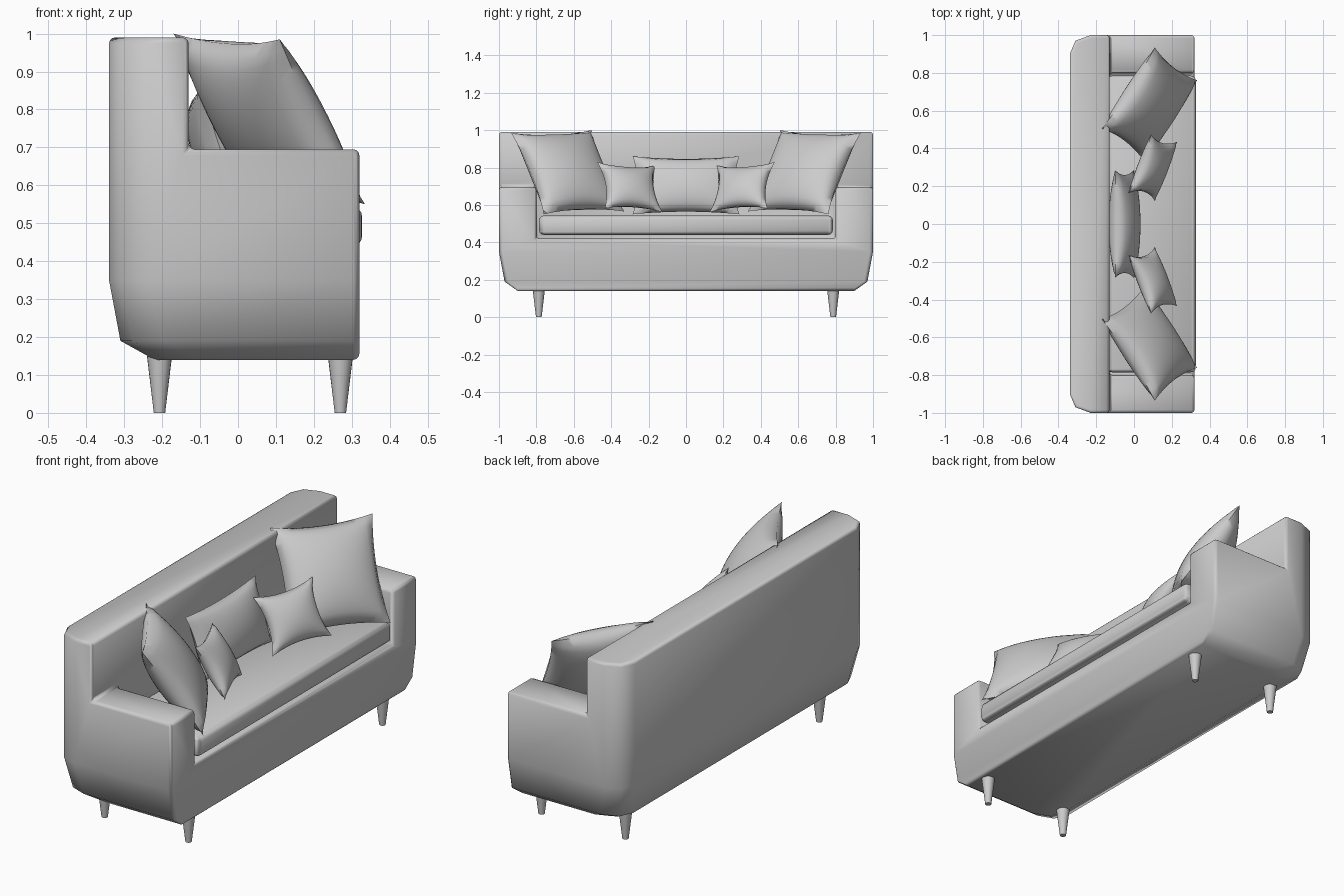
import bpy, bmesh
from mathutils import Vector

if "Cube" in bpy.data.objects:
    bpy.data.objects.remove(bpy.data.objects["Cube"])


def make_object(name, bm):
    bmesh.ops.recalc_face_normals(bm, faces=bm.faces)
    mesh = bpy.data.meshes.new(name)
    bm.to_mesh(mesh)
    bm.free()
    obj = bpy.data.objects.new(name, mesh)
    bpy.context.collection.objects.link(obj)
    return obj


def loft(name, rings):
    """Closed solid through matching rings of points."""
    bm = bmesh.new()
    loops = [[bm.verts.new(p) for p in ring] for ring in rings]
    n = len(loops[0])
    for a, b in zip(loops, loops[1:]):
        for i in range(n):
            j = (i + 1) % n
            bm.faces.new((a[i], a[j], b[j], b[i]))
    bm.faces.new(loops[0])
    bm.faces.new(loops[-1])
    return make_object(name, bm)


def bevel(obj, width, segments=3):
    mod = obj.modifiers.new("rounded_edges", "BEVEL")
    mod.width, mod.segments = width, segments
    mod.limit_method, mod.angle_limit = "ANGLE", 1.05
    mod.harden_normals = True


def finish(obj, angle=0.96):
    """Apply modifiers and smooth shade."""
    bpy.ops.object.select_all(action="DESELECT")
    obj.select_set(True)
    bpy.context.view_layer.objects.active = obj
    bpy.ops.object.convert(target="MESH")
    bpy.ops.object.shade_smooth_by_angle(angle=angle)


# Sofa frame: rounded-back plan lofted upward, tucked in at the bottom
def plan(z, back, side):
    half = [(0.32, 1 - side), (-0.23 + back, 1 - side),
            (-0.31 + back, 0.97 - side), (-0.34 + back, 0.9 - side)]
    return [(x, y, z) for x, y in half] + [(x, -y, z) for x, y in reversed(half)]


frame = loft("sofa_frame", [plan(0.14, 0.12, 0.1), plan(0.19, 0.03, 0.03),
                            plan(0.35, 0, 0), plan(0.99, 0, 0)])

# T-shaped cutter clears the space above the arms and the seat recess
tee = [(-1.2, 0.695), (-0.8, 0.695), (-0.8, 0.42), (0.8, 0.42),
       (0.8, 0.695), (1.2, 0.695), (1.2, 1.2), (-1.2, 1.2)]
cutter = loft("seat_cutter", [[(x, y, z) for y, z in tee] for x in (-0.13, 0.6)])
cutter.hide_render = True
cut = frame.modifiers.new("seat_recess", "BOOLEAN")
cut.operation, cut.solver, cut.object = "DIFFERENCE", "EXACT", cutter
bevel(frame, 0.016)
finish(frame)
bpy.data.objects.remove(cutter)

# Seat cushion
outline = [(-0.14, -0.785), (0.327, -0.785), (0.327, 0.785), (-0.14, 0.785)]
seat = loft("seat_cushion", [[(x, y, z) for x, y in outline] for z in (0.44, 0.543)])
bevel(seat, 0.025, 4)
finish(seat)

# Tapered legs
for x, place in ((-0.207, "back"), (0.27, "front")):
    for y, side in ((-0.787, "left"), (0.787, "right")):
        bpy.ops.mesh.primitive_cone_add(vertices=20, radius1=0.015, radius2=0.033,
                                        depth=0.15, location=(x, y, 0.075))
        leg = bpy.context.object
        leg.name = f"{place}_{side}_leg"
        finish(leg, 0.7)


# Pillows: two puffed grids sharing a pinched seam, placed by three corners
def pillow(name, top_left, top_right, bottom_right, puff, pinch, n=20):
    tl, tr, br = map(Vector, (top_left, top_right, bottom_right))
    centre, u, v = (tl + br) / 2, (tr - tl) / 2, (tr - br) / 2
    normal = u.cross(v).normalized()
    bm = bmesh.new()
    for sign in (1, -1):
        rows = []
        for i in range(n + 1):
            row = []
            for j in range(n + 1):
                s, t = 2 * j / n - 1, 2 * i / n - 1
                height = puff * max(0, (1 - s * s) * (1 - t * t)) ** 0.5
                p = (centre + u * s * (1 - pinch * (1 - t * t))
                     + v * t * (1 - pinch * (1 - s * s)) + normal * sign * height)
                row.append(bm.verts.new(p))
            rows.append(row)
        for a, b in zip(rows, rows[1:]):
            for j in range(n):
                bm.faces.new((a[j], a[j + 1], b[j + 1], b[j]))
    bmesh.ops.remove_doubles(bm, verts=bm.verts, dist=0.0005)
    finish(make_object(name, bm), 1.2)


pillow("middle_pillow", (-0.10, -0.285, 0.86), (-0.10, 0.285, 0.86),
       (0.0, 0.285, 0.55), 0.075, 0.09)
for m, side in ((1, "right"), (-1, "left")):
    pillow(f"large_{side}_pillow", (-0.17, 0.505 * m, 1.0), (0.11, 0.935 * m, 0.985),
           (0.335, 0.76 * m, 0.55), 0.1, 0.09)
    pillow(f"small_{side}_pillow", (-0.03, 0.165 * m, 0.81), (0.09, 0.475 * m, 0.83),
           (0.23, 0.435 * m, 0.58), 0.062, 0.17)
